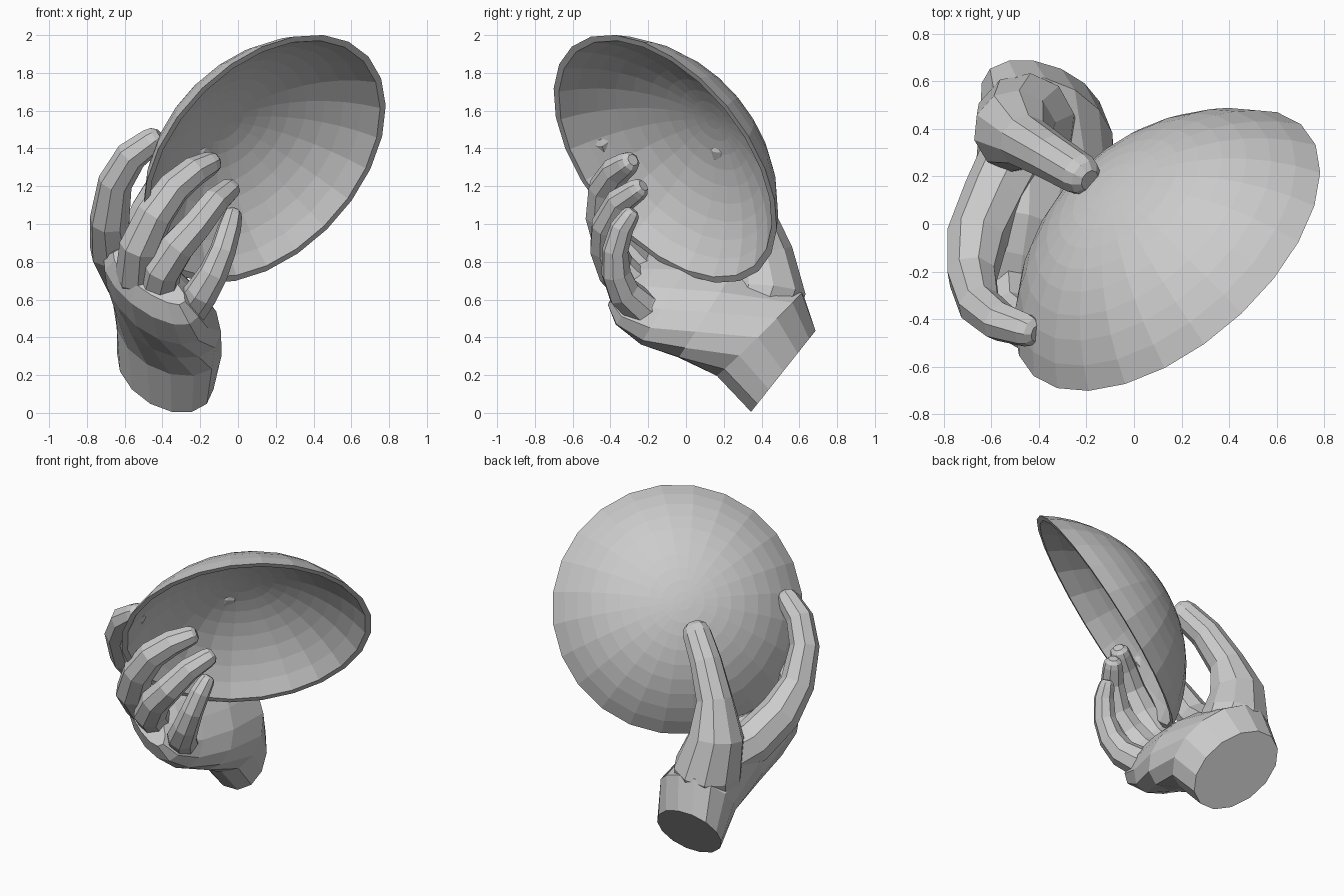
import bpy, bmesh
from math import sin, cos, pi, acos, radians
from mathutils import Vector, Matrix

cube = bpy.data.objects.get("Cube")
if cube:
    bpy.data.objects.remove(cube, do_unlink=True)

grey = bpy.data.materials.new("plaster grey")
grey.use_nodes = True
GREY = (0.6, 0.6, 0.6, 1)
grey.diffuse_color = GREY
grey.node_tree.nodes["Principled BSDF"].inputs["Base Color"].default_value = GREY


def loft(name, rings):
    """Skin a list of equally long point rings with flat quads and end caps."""
    bm = bmesh.new()
    loops = [[bm.verts.new(p) for p in ring] for ring in rings]
    for a, b in zip(loops, loops[1:]):
        n = len(a)
        for i in range(n):
            j = (i + 1) % n
            bm.faces.new((a[i], a[j], b[j], b[i]))
    bm.faces.new(loops[0])
    bm.faces.new(loops[-1])
    bmesh.ops.recalc_face_normals(bm, faces=bm.faces)
    mesh = bpy.data.meshes.new(name)
    bm.to_mesh(mesh)
    bm.free()
    mesh.materials.append(grey)
    obj = bpy.data.objects.new(name, mesh)
    bpy.context.collection.objects.link(obj)


def ellipse(center, wide, thick, sides):
    c, w, t = Vector(center), Vector(wide), Vector(thick)
    return [c + w * cos(2 * pi * i / sides) + t * sin(2 * pi * i / sides)
            for i in range(sides)]


def digit(name, path, radii, sides=8):
    """Tapered tube along a path, with a rounded tip."""
    pts = [Vector(p) for p in path]
    radii = list(radii)
    end = (pts[-1] - pts[-2]).normalized()
    tip, r = pts[-1], radii[-1]
    pts += [tip + end * r * 0.5, tip + end * r * 0.8]
    radii += [r * 0.85, r * 0.5]
    tangents = []
    for i in range(len(pts)):
        a, b = pts[max(i - 1, 0)], pts[min(i + 1, len(pts) - 1)]
        tangents.append((b - a).normalized())
    side = tangents[0].orthogonal().normalized()
    rings = []
    for i, (p, t, rad) in enumerate(zip(pts, tangents, radii)):
        if i:
            side = tangents[i - 1].rotation_difference(t) @ side
        rings.append(ellipse(p, side * rad, t.cross(side) * rad, sides))
    loft(name, rings)


# Bowl: a thick spherical cap, opening forwards, sideways and down
RIM, DEPTH, WALL, SEGMENTS, STEPS = 0.773, 0.42, 0.03, 24, 10
opening = Vector((0.556, -0.643, -0.525)).normalized()
rim_center = Vector((0.14, -0.11, 1.345))
outer_r = (RIM ** 2 + DEPTH ** 2) / (2 * DEPTH)
height = outer_r - DEPTH
frame = Matrix.Translation(rim_center + opening * height) @ \
    (-opening).to_track_quat('Z', 'Y').to_matrix().to_4x4() @ \
    Matrix.Rotation(radians(4.6), 4, 'Z')


def arc(radius):
    limit = acos(height / radius)
    angles = [limit * (i / STEPS) ** 1.2 for i in range(STEPS + 1)]
    return [(max(radius * sin(a), 0.004), radius * cos(a)) for a in angles]


profile = arc(outer_r) + arc(outer_r - WALL)[::-1]
loft("bowl", [[frame @ p for p in
               ellipse((0, 0, z), (r, 0, 0), (0, r, 0), SEGMENTS)]
              for r, z in profile])

# Palm and wrist: elliptical sections from the cut wrist to the knuckles
palm_sections = [
    ((-0.385, 0.515, 0.22), (0.24, 0, 0), (-0.09, 0.175, 0.22)),
    ((-0.365, 0.39, 0.42), (0.275, -0.01, -0.02), (-0.07, 0.23, 0.225)),
    ((-0.38, 0.11, 0.53), (0.29, -0.06, -0.10), (0.01, 0.14, 0.22)),
    ((-0.43, -0.09, 0.61), (0.27, -0.10, -0.16), (0.05, 0.11, 0.19)),
    ((-0.46, -0.24, 0.67), (0.25, -0.10, -0.16), (0.05, 0.09, 0.13)),
    ((-0.47, -0.32, 0.72), (0.19, -0.08, -0.13), (0.03, 0.05, 0.07)),
]
loft("palm", [ellipse(*s, 14) for s in palm_sections])

# Thumb, resting on the back of the bowl
digit("thumb",
      [(-0.43, 0.36, 0.46), (-0.46, 0.42, 0.64), (-0.50, 0.39, 0.85),
       (-0.455, 0.345, 1.07), (-0.345, 0.28, 1.27), (-0.23, 0.21, 1.40)],
      [0.20, 0.215, 0.175, 0.115, 0.10, 0.09], 10)

# Index finger, outside the bowl; its root forms the web to the thumb
digit("index_finger",
      [(-0.48, 0.32, 0.66), (-0.58, 0.12, 0.73), (-0.66, -0.06, 0.87),
       (-0.68, -0.22, 1.02), (-0.65, -0.34, 1.22), (-0.565, -0.41, 1.36),
       (-0.455, -0.445, 1.44)],
      [0.15, 0.14, 0.13, 0.107, 0.092, 0.085, 0.072])

# Three fingers curling over the rim into the bowl
digit("middle_finger",
      [(-0.48, -0.05, 0.62), (-0.53, -0.26, 0.74), (-0.52, -0.38, 0.88),
       (-0.44, -0.435, 1.05), (-0.34, -0.43, 1.19), (-0.23, -0.37, 1.28),
       (-0.15, -0.31, 1.32)],
      [0.10, 0.12, 0.11, 0.10, 0.09, 0.08, 0.065])
digit("ring_finger",
      [(-0.40, -0.08, 0.57), (-0.43, -0.25, 0.64), (-0.40, -0.37, 0.76),
       (-0.32, -0.42, 0.88), (-0.22, -0.42, 0.99), (-0.12, -0.35, 1.12),
       (-0.05, -0.26, 1.18)],
      [0.10, 0.11, 0.105, 0.095, 0.085, 0.075, 0.062])
digit("little_finger",
      [(-0.31, -0.08, 0.50), (-0.26, -0.23, 0.55), (-0.19, -0.33, 0.64),
       (-0.13, -0.37, 0.74), (-0.08, -0.375, 0.86), (-0.045, -0.34, 0.98),
       (-0.03, -0.30, 1.04)],
      [0.09, 0.10, 0.09, 0.08, 0.07, 0.063, 0.052])
